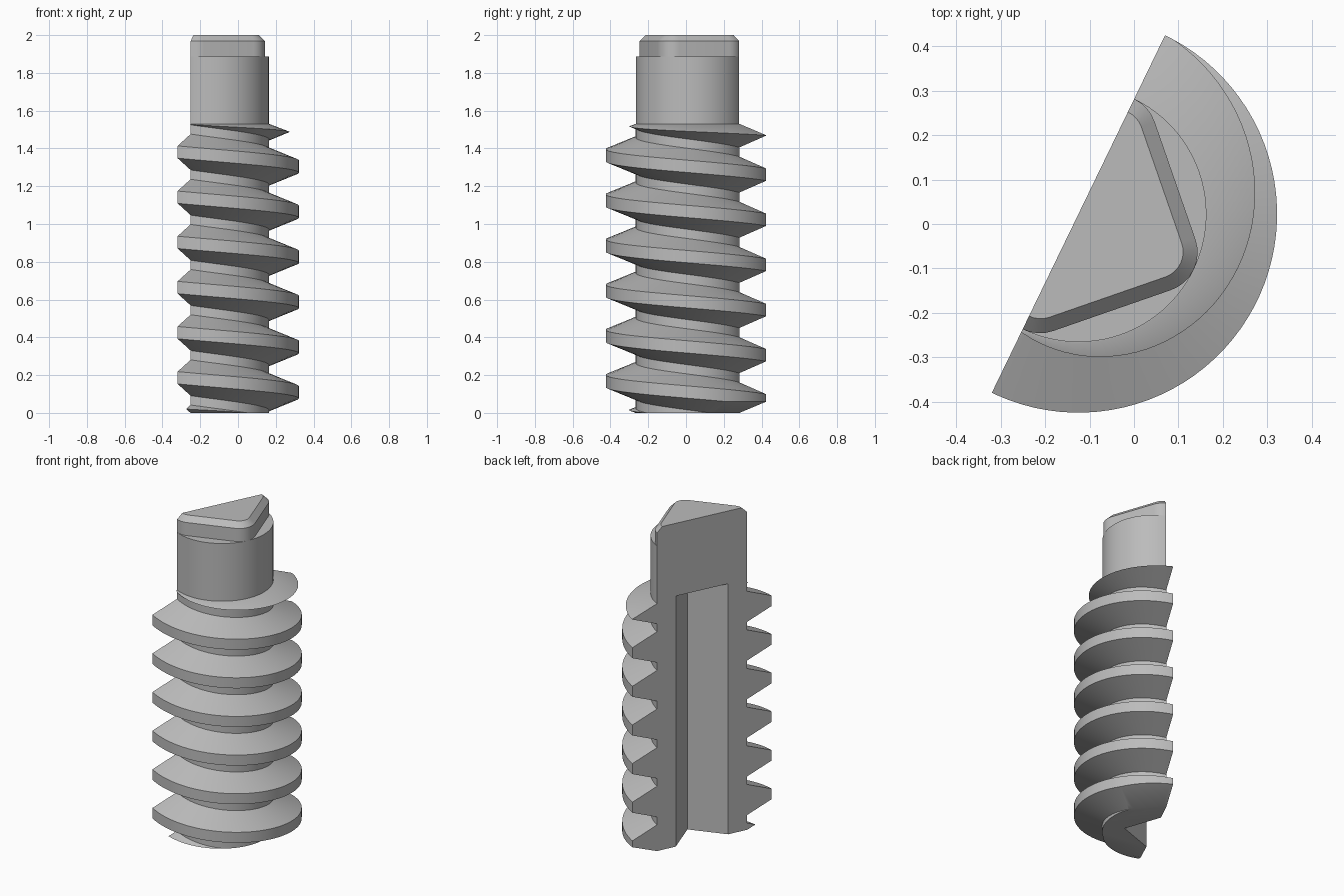
import bpy, bmesh, math
from mathutils import Vector

if "Cube" in bpy.data.objects:
    bpy.data.objects.remove(bpy.data.objects["Cube"])

CX, CY = -0.125, 0.0225          # screw axis
CUT = math.radians(64.15)        # direction of the split plane
SEG = 96
CORE, CREST, PITCH = 0.289, 0.447, 0.239

grey = bpy.data.materials.new("plain grey")
grey.diffuse_color = (0.5, 0.5, 0.5, 1)
grey.use_nodes = True
grey.node_tree.nodes["Principled BSDF"].inputs["Base Color"].default_value = grey.diffuse_color


def loft(name, rings):
    """Skin a list of closed loops and cap both ends."""
    bm = bmesh.new()
    loops = [[bm.verts.new((CX + x, CY + y, z)) for x, y, z in r] for r in rings]
    n = len(loops[0])
    for a, b in zip(loops, loops[1:]):
        for i in range(n):
            j = (i + 1) % n
            bm.faces.new((a[i], a[j], b[j], b[i]))
    bm.faces.new(loops[0][::-1])
    bm.faces.new(loops[-1])
    bmesh.ops.recalc_face_normals(bm, faces=bm.faces)
    me = bpy.data.meshes.new(name)
    bm.to_mesh(me)
    bm.free()
    me.materials.append(grey)
    ob = bpy.data.objects.new(name, me)
    bpy.context.collection.objects.link(ob)
    return ob


def circle(r, z):
    return [(r * math.cos(CUT + math.tau * i / SEG),
             r * math.sin(CUT + math.tau * i / SEG), z) for i in range(SEG)]


def plane_pts(pts, z):
    """Points given along (u) and out from (v) the split plane."""
    c, s = math.cos(CUT), math.sin(CUT)
    return [(u * c + v * s, u * s - v * c, z) for u, v in pts]


def round_square(half, rad, z, steps=8):
    """Square with filleted corners, one diagonal on the split plane."""
    pts = []
    for q in range(4):
        a0 = q * math.pi / 2
        k = (half - rad) * math.sqrt(2)
        for i in range(steps + 1):
            a = a0 - math.pi / 4 + math.pi / 2 * i / steps
            pts.append((k * math.cos(a0) + rad * math.cos(a),
                        k * math.sin(a0) + rad * math.sin(a)))
    return plane_pts(pts, z)


def combine(target, tool, op):
    m = target.modifiers.new(op, 'BOOLEAN')
    m.object, m.operation, m.solver = tool, op, 'EXACT'
    bpy.context.view_layer.objects.active = target
    bpy.ops.object.modifier_apply(modifier=m.name)
    bpy.data.objects.remove(tool)


# Core shaft, over-long before trimming
screw = loft("split_screw", [circle(CORE, -0.3), circle(CORE, 2.2)])

# Helical thread with a trapezoid section
rings = []
r_in = 0.27
crest_h = 0.0325
root_h = 0.095 + (CORE - r_in) * 0.4
for i in range(int(SEG * 8.2)):
    a = CUT - math.pi - 0.3 + math.tau * i / SEG
    z = 1.62 - PITCH * (a - CUT + math.pi) / math.tau
    rings.append([(r * math.cos(a), r * math.sin(a), z + h) for r, h in
                  ((r_in, -root_h), (CREST, -crest_h), (CREST, crest_h), (r_in, root_h))])
combine(screw, loft("thread", rings), 'UNION')

# Envelope tapers both thread ends and trims the shaft
combine(screw, loft("envelope", [
    circle(CORE + 0.0005, 0), circle(0.46, 0.0645), circle(0.46, 1.465),
    circle(CORE + 0.0005, 1.53), circle(0.288, 1.53), circle(0.288, 1.887)]), 'INTERSECT')

# Square drive head with chamfered top
combine(screw, loft("drive_head", [
    round_square(0.23, 0.09, 1.75), round_square(0.23, 0.09, 1.968),
    round_square(0.198, 0.06, 2.0)]), 'UNION')

# Square socket from below
R = 0.168
diamond = [(R, 0), (0, R), (-R, 0), (0, -R)]
combine(screw, loft("socket", [plane_pts(diamond, -0.2), plane_pts(diamond, 1.55)]), 'DIFFERENCE')

# Split lengthwise
half = [(-1, 0), (1, 0), (1, -1), (-1, -1)]
combine(screw, loft("half_block", [plane_pts(half, -0.5), plane_pts(half, 2.5)]), 'DIFFERENCE')

bpy.ops.object.select_all(action='DESELECT')
screw.select_set(True)
bpy.context.view_layer.objects.active = screw
bpy.ops.object.shade_smooth_by_angle(angle=math.radians(25))
